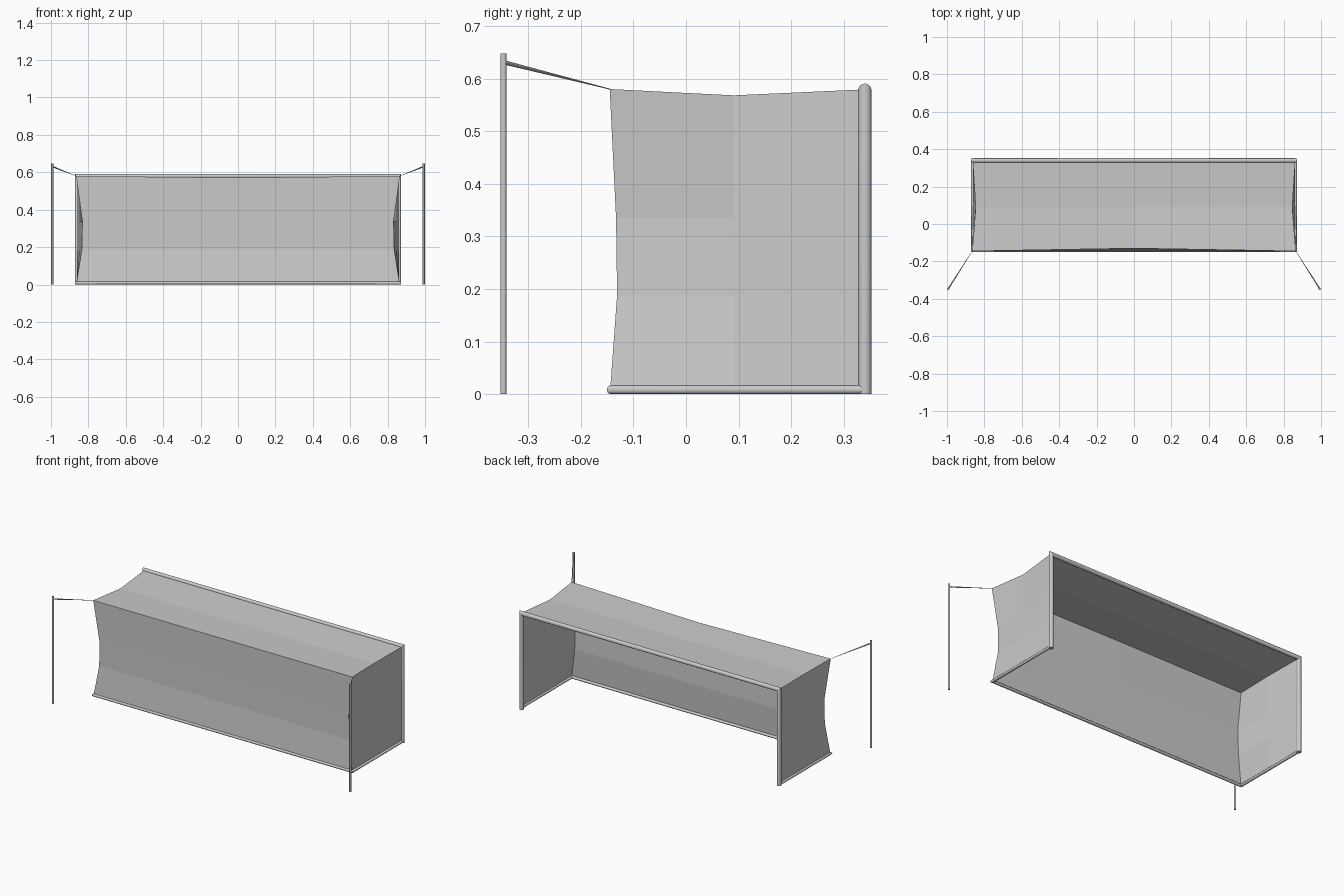
import bpy, bmesh
from math import cos, sin, tau
from mathutils import Vector

if "Cube" in bpy.data.objects:
    bpy.data.objects.remove(bpy.data.objects["Cube"])


def make_object(name, bm, smooth=False):
    bmesh.ops.remove_doubles(bm, verts=bm.verts, dist=0.0002)
    bmesh.ops.recalc_face_normals(bm, faces=bm.faces)
    mesh = bpy.data.meshes.new(name)
    bm.to_mesh(mesh)
    bm.free()
    obj = bpy.data.objects.new(name, mesh)
    bpy.context.collection.objects.link(obj)
    if smooth:
        bpy.ops.object.select_all(action='DESELECT')
        obj.select_set(True)
        bpy.context.view_layer.objects.active = obj
        bpy.ops.object.shade_smooth_by_angle(angle=0.7)
    return obj


def tube(name, points, radii, normal, sides=16):
    """Round tube along a planar path, with mitred corners and capped ends."""
    pts = [Vector(p) for p in points]
    bm = bmesh.new()
    rings = []
    for i, p in enumerate(pts):
        a = (pts[max(i, 1)] - pts[max(i, 1) - 1]).normalized()
        j = min(i, len(pts) - 2)
        b = (pts[j + 1] - pts[j]).normalized()
        t = (a + b).normalized()
        n = Vector(normal)
        n = (n - t * n.dot(t)).normalized()
        m = t.cross(n) / t.dot(a)
        r = radii[i] if isinstance(radii, list) else radii
        rings.append([bm.verts.new(p + r * (cos(tau * k / sides) * n + sin(tau * k / sides) * m))
                      for k in range(sides)])
    for r0, r1 in zip(rings, rings[1:]):
        for k in range(sides):
            l = (k + 1) % sides
            bm.faces.new((r0[k], r0[l], r1[l], r1[k]))
    bm.faces.new(rings[0])
    bm.faces.new(rings[-1])
    return make_object(name, bm, True)


def sheet(bm, rows):
    grid = [[bm.verts.new(p) for p in row] for row in rows]
    for r0, r1 in zip(grid, grid[1:]):
        for k in range(len(r0) - 1):
            bm.faces.new((r0[k], r0[k + 1], r1[k + 1], r1[k]))


# Goal mouth: posts and crossbar
PX, PY, R = 0.86, 0.34, 0.0125
tube("goal_frame", [(-PX, PY, 0), (-PX, PY, 0.578), (PX, PY, 0.578), (PX, PY, 0)], R, (0, 1, 0))

# Ground bar around sides and back
G = 0.863
tube("ground_bar", [(-G, PY - 0.005, 0.0085), (-G, -0.142, 0.0085),
                    (G, -0.142, 0.0085), (G, PY - 0.005, 0.0085)], 0.0085, (0, 0, 1), 12)

# Net: back edge (x, y, z) pulled inward between its corners
edge = [(0.863, -0.144, 0.01), (0.835, -0.131, 0.188), (0.832, -0.133, 0.336), (0.865, -0.145, 0.58)]
top_mid, top_front = (0.846, 0.09, 0.568), (0.862, 0.333, 0.579)
bm = bmesh.new()
# back panel, sagging in the middle of its top edge
back = [[(-x, y, z), (0, y, z), (x, y, z)] for x, y, z in edge]
back[-1][1] = (0, -0.13, 0.571)
sheet(bm, back)
# roof panel
roof = [back[-1]] + [[(-x, y, z), (0, y, z), (x, y, z)] for x, y, z in (top_mid, top_front)]
sheet(bm, roof)
# side panels
for s in (-1, 1):
    side = []
    for x, y, z in edge:
        side.append([(s * x, y, z), (s * (x + 0.861) / 2, 0.09, z), (s * 0.862, 0.333, z)])
    side[-1] = [(s * x, y, z) for x, y, z in (edge[-1], top_mid, top_front)]
    sheet(bm, side)
make_object("net", bm)

# Tension poles and ropes
for s, label in ((-1, "left"), (1, "right")):
    tube(label + "_pole", [(s * 0.993, -0.347, 0), (s * 0.993, -0.347, 0.648)], 0.006, (0, 1, 0), 12)
    tube(label + "_rope", [(s * 0.991, -0.343, 0.63), (s * 0.865, -0.145, 0.58)],
         [0.004, 0.0008], (0, 0, 1), 8)
